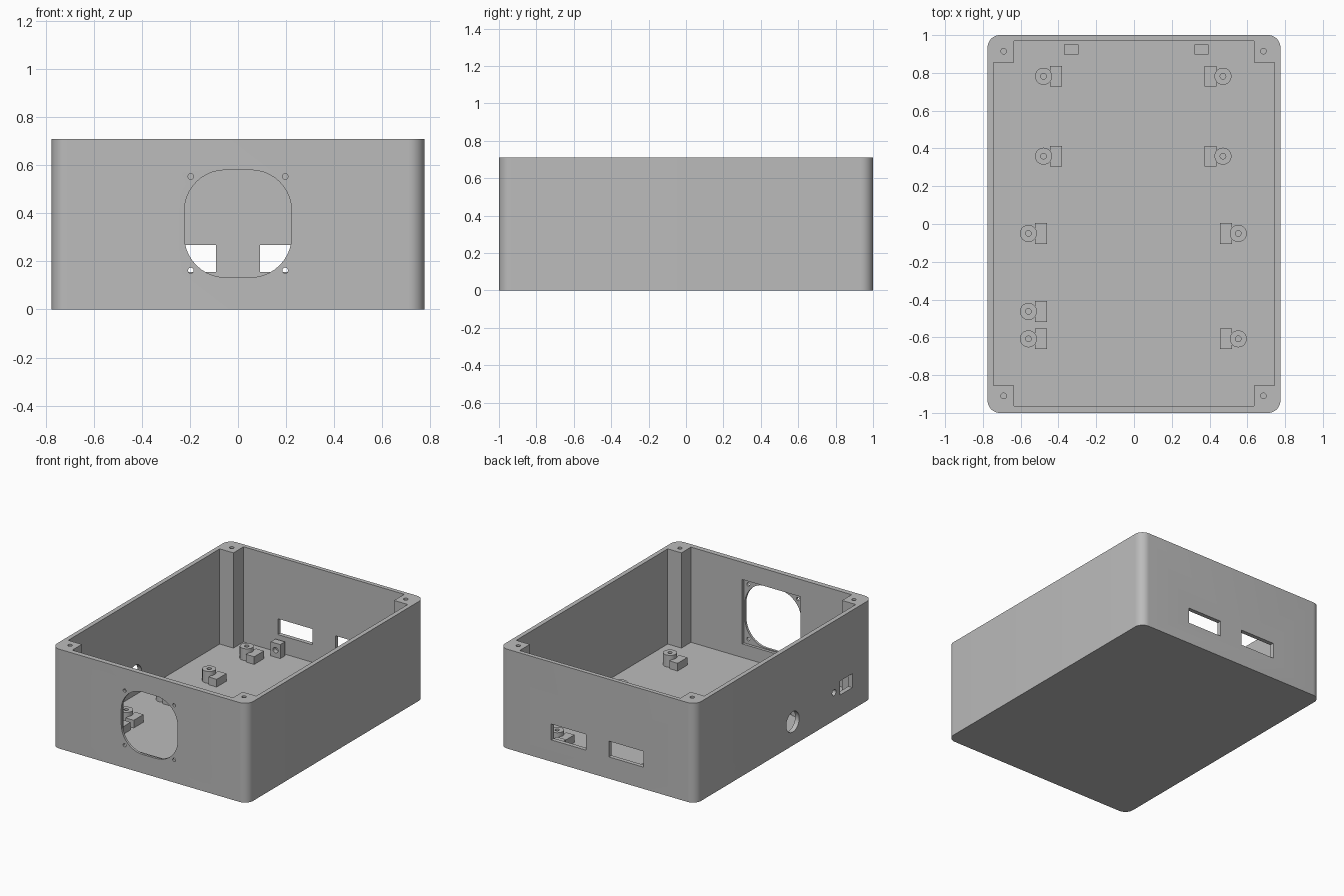
import bpy, bmesh, math
from mathutils import Matrix

cube = bpy.data.objects.get("Cube")
if cube:
    bpy.data.objects.remove(cube, do_unlink=True)

grey = bpy.data.materials.new("light grey plastic")
grey.use_nodes = True
COLOR = (0.5, 0.5, 0.5, 1)
grey.diffuse_color = COLOR
grey.node_tree.nodes["Principled BSDF"].inputs["Base Color"].default_value = COLOR

HX, HY, TOP, FLOOR = 0.775, 1.0, 0.71, 0.03
UP = Matrix.Identity(4)
FACE_Y = Matrix.Rotation(math.pi / 2, 4, 'X')   # profile x,z ; extrudes along -y
FACE_X = Matrix.Rotation(math.pi / 2, 4, 'Z') @ FACE_Y   # profile y,z ; extrudes along +x


def prism(name, points, start, depth, frame=UP):
    """Extrude a closed 2D profile along the frame's normal."""
    bm = bmesh.new()
    face = bm.faces.new([bm.verts.new((x, y, start)) for x, y in points])
    out = bmesh.ops.extrude_face_region(bm, geom=[face])
    verts = [g for g in out["geom"] if isinstance(g, bmesh.types.BMVert)]
    bmesh.ops.translate(bm, verts=verts, vec=(0, 0, depth))
    bmesh.ops.recalc_face_normals(bm, faces=bm.faces)
    bm.transform(frame)
    mesh = bpy.data.meshes.new(name)
    bm.to_mesh(mesh)
    bm.free()
    mesh.materials.append(grey)
    obj = bpy.data.objects.new(name, mesh)
    bpy.context.collection.objects.link(obj)
    return obj


def rect(x0, x1, y0, y1):
    return [(x0, y0), (x1, y0), (x1, y1), (x0, y1)]


def circle(cx, cy, r, n=32):
    return [(cx + r * math.cos(2 * math.pi * i / n), cy + r * math.sin(2 * math.pi * i / n))
            for i in range(n)]


def rounded(x0, x1, y0, y1, r, n=10):
    corners = [(x1 - r, y1 - r), (x0 + r, y1 - r), (x0 + r, y0 + r), (x1 - r, y0 + r)]
    return [(cx + r * math.cos(math.pi / 2 * (q + i / n)), cy + r * math.sin(math.pi / 2 * (q + i / n)))
            for q, (cx, cy) in enumerate(corners) for i in range(n + 1)]


def activate(obj):
    bpy.ops.object.select_all(action='DESELECT')
    obj.select_set(True)
    bpy.context.view_layer.objects.active = obj


def cut(obj, points, start, depth, frame=UP):
    """Subtract an extruded profile from the object."""
    tool = prism("cutter", points, start, depth, frame)
    tool.hide_render = True
    mod = obj.modifiers.new("cut", 'BOOLEAN')
    mod.operation, mod.solver, mod.object = 'DIFFERENCE', 'EXACT', tool
    activate(obj)
    bpy.ops.object.modifier_apply(modifier=mod.name)
    bpy.data.objects.remove(tool, do_unlink=True)


def smooth(obj):
    activate(obj)
    bpy.ops.object.shade_smooth_by_angle(angle=math.radians(30))


# Case with a cavity that leaves four corner posts
case = prism("case", rounded(-HX, HX, -HY, HY, 0.065), 0, TOP)
ix, px, iy0, iy1, py = 0.743, 0.635, -0.963, 0.97, 0.855
cut(case, [(-px, iy0), (px, iy0), (px, -py), (ix, -py), (ix, py), (px, py),
           (px, iy1), (-px, iy1), (-px, py), (-ix, py), (-ix, -py), (-px, -py)], FLOOR, 1)

# Lid screw holes in the posts
for x in (-0.69, 0.685):
    for y in (-0.91, 0.915):
        cut(case, circle(x, y, 0.015, 16), TOP - 0.3, 0.5)

# Fan recess, opening and screw holes in the front wall
cut(case, rect(-0.23, 0.23, 0.127, 0.587), 0.93, 0.053, FACE_Y)
cut(case, rounded(-0.223, 0.223, 0.134, 0.58, 0.17), 0.9, 0.2, FACE_Y)
for x in (-0.196, 0.196):
    for z in (0.162, 0.553):
        cut(case, circle(x, z, 0.012, 16), 0.9, 0.2, FACE_Y)

# Two port windows in the back wall
for s in (-1, 1):
    xs = sorted((s * 0.091, s * 0.365))
    cut(case, rect(*xs, 0.155, 0.268), -1.1, 0.2, FACE_Y)

# Round and square ports in the right wall
for port in (circle(-0.098, 0.169, 0.073), circle(-0.565, 0.2, 0.022, 16),
             rect(-0.77, -0.633, 0.157, 0.257)):
    cut(case, port, -0.85, 0.15, FACE_X)
smooth(case)

# Board standoffs, each with a lower stop block on its inner side
spots = [(-0.479, 0.782), (-0.479, 0.359), (-0.559, -0.05), (-0.559, -0.463), (-0.559, -0.608),
         (0.471, 0.782), (0.471, 0.359), (0.552, -0.05), (0.552, -0.608)]
for i, (x, y) in enumerate(spots):
    post = prism(f"standoff_{i + 1}", circle(x, y, 0.045), FLOOR - 0.005, 0.09)
    cut(post, circle(x, y, 0.015, 16), FLOOR + 0.01, 0.2)
    smooth(post)
    s = -1 if x > 0 else 1
    xs = sorted((x + s * 0.034, x + s * 0.098))
    stop = prism(f"stop_block_{i + 1}", rect(*xs, y - 0.055, y + 0.055), FLOOR - 0.005, 0.06)
    cut(stop, circle(x, y, 0.04), 0, 0.3)

# Drilled retaining blocks near the back wall
for side, x in (("right", -0.332), ("left", 0.357)):
    block = prism(f"retaining_block_{side}", rect(x - 0.038, x + 0.038, 0.897, 0.95),
                  FLOOR - 0.005, 0.105)
    cut(block, circle(x, 0.08, 0.02, 16), -0.93, 0.1, FACE_Y)
    smooth(block)
